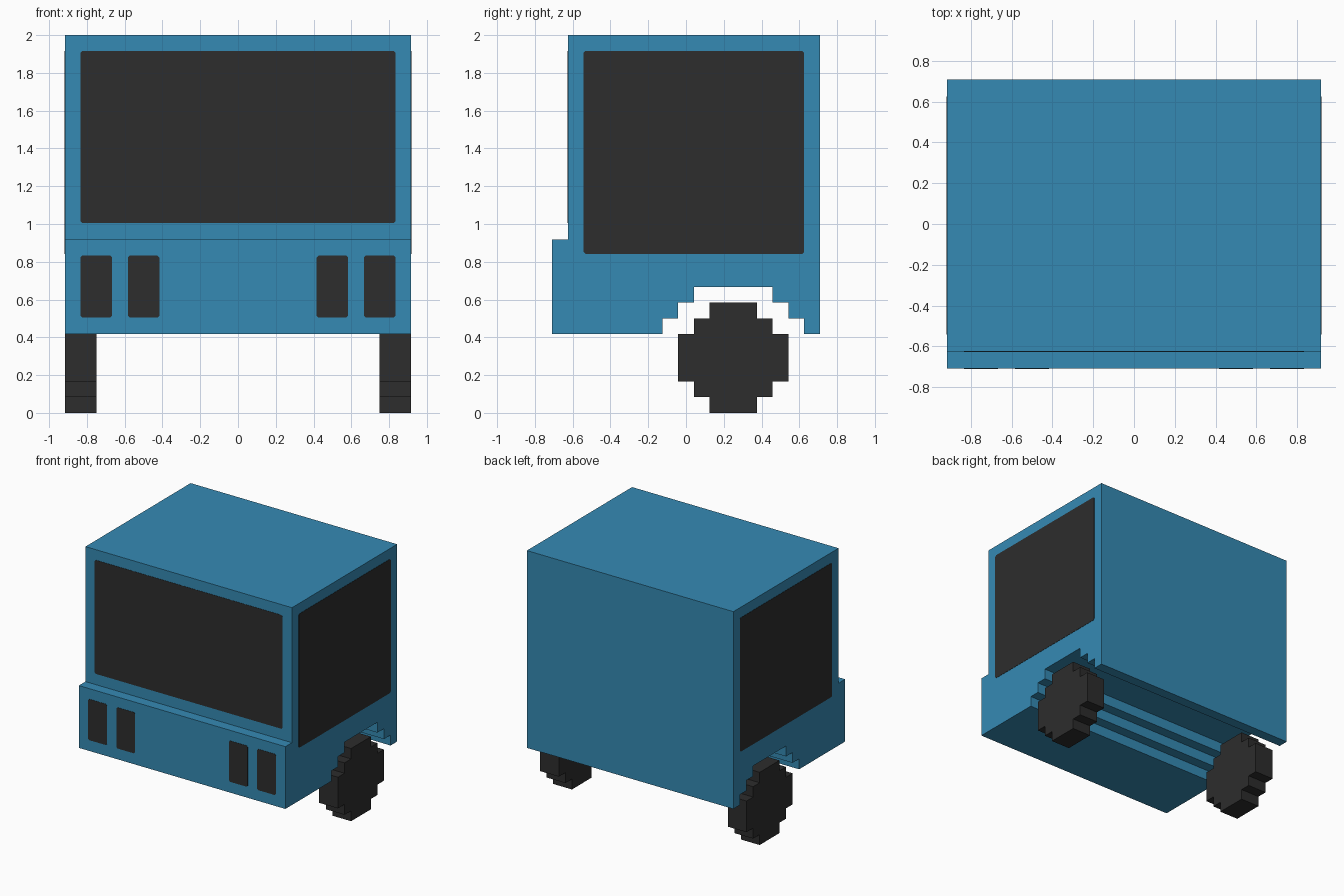
import bpy, bmesh
from mathutils import Vector

cube = bpy.data.objects.get("Cube")
if cube:
    bpy.data.objects.remove(cube, do_unlink=True)

U = 1 / 12      # one block step
PLATE = 0.004   # thickness of painted plates


def material(name, rgb):
    m = bpy.data.materials.new(name)
    m.use_nodes = True
    color = (*rgb, 1)
    m.diffuse_color = color
    m.node_tree.nodes["Principled BSDF"].inputs["Base Color"].default_value = color
    return m


BLUE = material("blue paint", (0.036, 0.254, 0.456))
DARK = material("dark grey", (0.026, 0.026, 0.026))


def prism(name, profile, axis, start, end, mat):
    """Extrude a 2D profile (in block steps) along x or y, from start to end."""
    def place(a, b, depth):
        return Vector((depth, a, b) if axis == "x" else (a, depth, b)) * U
    bm = bmesh.new()
    face = bm.faces.new([bm.verts.new(place(a, b, start)) for a, b in profile])
    out = bmesh.ops.extrude_face_region(bm, geom=[face])
    verts = [v for v in out["geom"] if isinstance(v, bmesh.types.BMVert)]
    bmesh.ops.translate(bm, verts=verts, vec=place(0, 0, end - start))
    bmesh.ops.recalc_face_normals(bm, faces=bm.faces)
    mesh = bpy.data.meshes.new(name)
    bm.to_mesh(mesh)
    bm.free()
    mesh.materials.append(mat)
    obj = bpy.data.objects.new(name, mesh)
    bpy.context.collection.objects.link(obj)
    return obj


def panel(a0, a1, b0, b1, c=0.12):
    """Rectangle with slightly clipped corners."""
    return [(a0 + c, b0), (a1 - c, b0), (a1, b0 + c), (a1, b1 - c),
            (a1 - c, b1), (a0 + c, b1), (a0, b1 - c), (a0, b0 + c)]


AXLE_Y, AXLE_Z = 3, 3.5

# Cab body: side profile with a front ledge and a stepped wheel arch
half_arch = [(4.5, 5), (4.5, 6), (3.5, 6), (3.5, 7), (2.5, 7), (2.5, 8)]
arch = [(AXLE_Y - d, z) for d, z in half_arch]
arch += [(AXLE_Y + d, z) for d, z in reversed(half_arch)]
body = [(-8.5, 5)] + arch + [(8.5, 5), (8.5, 24), (-7.5, 24), (-7.5, 11), (-8.5, 11)]
prism("cab_body", body, "x", -11, 11, BLUE)

# Stepped round wheel outline, one quarter mirrored around the axle
quarter = [(3.5, 1.5), (2.5, 1.5), (2.5, 2.5), (1.5, 2.5), (1.5, 3.5)]
half = quarter + [(-a, b) for a, b in reversed(quarter)]
wheel = [(AXLE_Y + a, AXLE_Z + b) for a, b in half]
wheel += [(AXLE_Y - a, AXLE_Z - b) for a, b in half]

# Parts repeated on both sides
t = PLATE / U
for side, s in (("left", 1), ("right", -1)):
    prism(f"{side}_wheel", wheel, "x", 9 * s, 11 * s, DARK)
    prism(f"{side}_window", panel(-6.5, 7.5, 10.1, 23), "x",
          (11 - t / 2) * s, (11 + t / 2) * s, DARK)
    for part, near, far in (("inner", 5, 7), ("outer", 8, 10)):
        lo, hi = sorted((near * s, far * s))
        prism(f"{side}_{part}_headlight", panel(lo, hi, 6.05, 10), "y",
              -8.5 + t / 2, -8.5 - t / 2, DARK)

# Windscreen
prism("windscreen", panel(-10, 10, 12.05, 23), "y", -7.5 + t / 2, -7.5 - t / 2, DARK)
